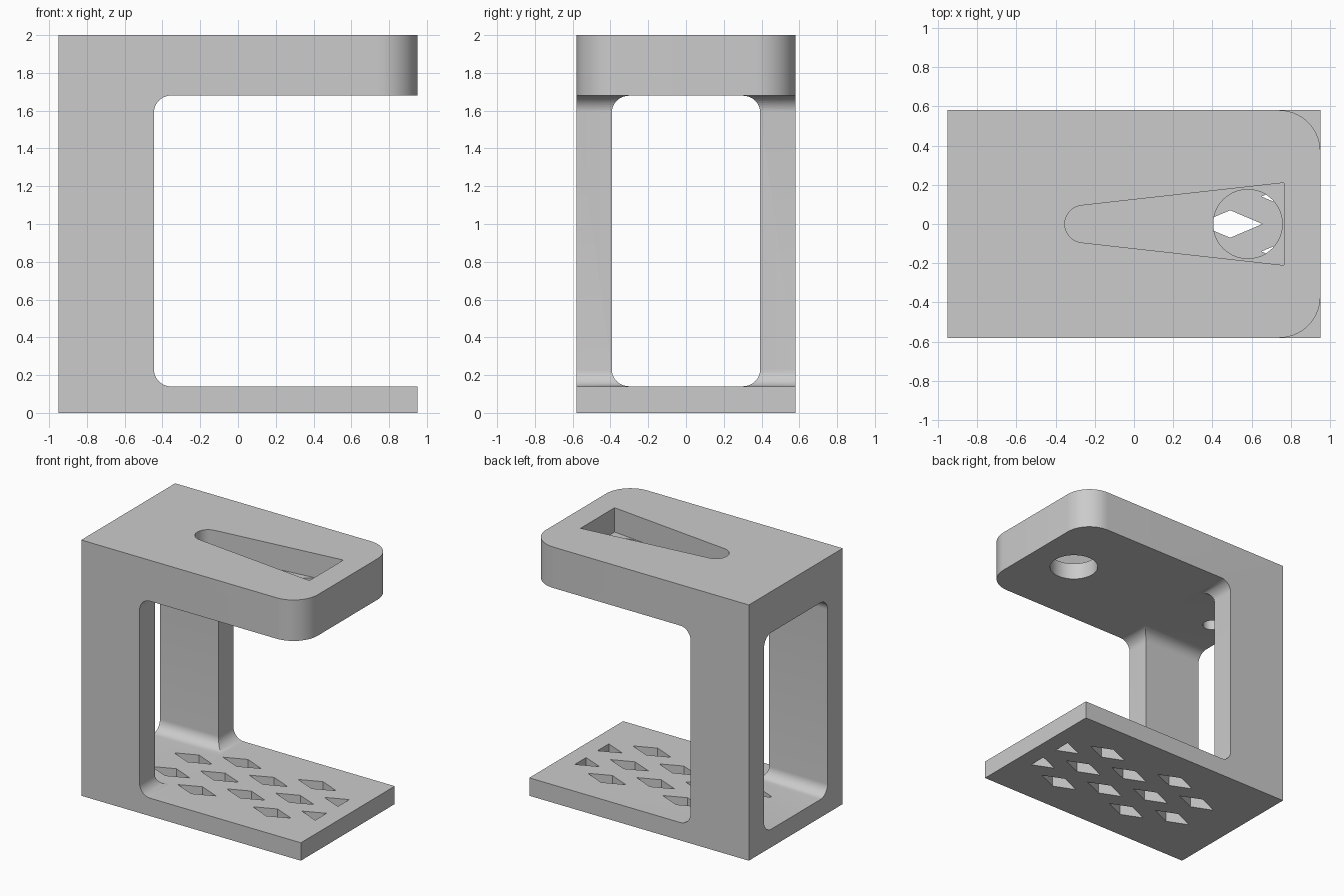
import bpy, bmesh, math
from mathutils import Vector

cube = bpy.data.objects.get("Cube")
if cube:
    bpy.data.objects.remove(cube, do_unlink=True)

grey = bpy.data.materials.new("plain grey")
grey.use_nodes = True
colour = (0.6, 0.6, 0.6, 1)
grey.diffuse_color = colour
grey.node_tree.nodes["Principled BSDF"].inputs["Base Color"].default_value = colour

# Main dimensions
END, SIDE, TOP = 0.95, 0.58, 2.0
BASE_TOP, ARM_BOTTOM, COLUMN = 0.14, 1.68, -0.445
FILLET, CORNER = 0.09, 0.21


def prism(name, points, start, sweep):
    """Extrude a flat outline; start maps 2D points to 3D."""
    bm = bmesh.new()
    face = bm.faces.new([bm.verts.new(start(a, b)) for a, b in points])
    moved = bmesh.ops.extrude_face_region(bm, geom=[face])["geom"]
    bmesh.ops.translate(bm, vec=Vector(sweep),
                        verts=[v for v in moved if isinstance(v, bmesh.types.BMVert)])
    bmesh.ops.recalc_face_normals(bm, faces=bm.faces)
    mesh = bpy.data.meshes.new(name)
    bm.to_mesh(mesh)
    bm.free()
    obj = bpy.data.objects.new(name, mesh)
    bpy.context.collection.objects.link(obj)
    mesh.materials.append(grey)
    return obj


def round_edges(obj, rule, radius, segments):
    """Round the edges whose two ends both satisfy the rule."""
    bm = bmesh.new()
    bm.from_mesh(obj.data)
    edges = [e for e in bm.edges if rule(e.verts[0].co, e.verts[1].co)]
    bmesh.ops.bevel(bm, geom=edges, offset=radius, segments=segments,
                    profile=0.5, affect='EDGES')
    bm.to_mesh(obj.data)
    bm.free()


def arc(x, y, r, first, last, steps):
    angles = [math.radians(first + (last - first) * i / steps) for i in range(steps + 1)]
    return [(x + r * math.cos(a), y + r * math.sin(a)) for a in angles]


def cut(body, cutter):
    mod = body.modifiers.new("cut", 'BOOLEAN')
    mod.operation = 'DIFFERENCE'
    mod.solver = 'EXACT'
    mod.object = cutter
    cutter.hide_render = True
    bpy.context.view_layer.objects.active = body
    bpy.ops.object.modifier_apply(modifier=mod.name)
    bpy.data.objects.remove(cutter, do_unlink=True)


def upright(name, points, low, high):
    return prism(name, points, lambda a, b: (a, b, low), (0, 0, high - low))


# C-shaped stand: base, column and overhanging arm
outline = [(-END, 0), (END, 0), (END, BASE_TOP), (COLUMN, BASE_TOP),
           (COLUMN, ARM_BOTTOM), (END, ARM_BOTTOM), (END, TOP), (-END, TOP)]
stand = prism("stand", outline, lambda a, b: (a, -SIDE, b), (0, 2 * SIDE, 0))
round_edges(stand, lambda p, q: abs(p.x - COLUMN) < 0.001 and abs(q.x - COLUMN) < 0.001
            and abs(p.z - q.z) < 0.001, FILLET, 10)
round_edges(stand, lambda p, q: min(p.x, q.x) > END - 0.001 and min(p.z, q.z) > 1
            and abs(p.y - q.y) < 0.001, CORNER, 14)

# Rounded window through the column, leaving two side posts
low, high, half = BASE_TOP + 0.001, ARM_BOTTOM - 0.001, 0.393
window = prism("window_cutter", [(-half, low), (half, low), (half, high), (-half, high)],
               lambda a, b: (-1.2, a, b), (1.1, 0, 0))
round_edges(window, lambda p, q: abs(p.x - q.x) > 0.5, FILLET, 10)
cut(stand, window)

# Tapered pocket in the arm with a round hole in its floor
pocket = arc(-0.258, 0, 0.095, 96, 264, 16) + [(0.765, -0.21), (0.765, 0.21)]
cut(stand, upright("pocket_cutter", pocket, 1.81, 2.1))
cut(stand, upright("hole_cutter", arc(0.58, 0, 0.176, 0, 352.5, 47), 1.5, 1.9))

# Small blind hole under the arm, above the window
cut(stand, upright("small_hole_cutter", arc(-0.75, 0, 0.067, 0, 345, 23), 1.5, 1.84))

# Staggered diamond holes through the base; the end column is cut in half
LONG, WIDE, STEP_X, STEP_Y = 0.165, 0.07, 0.325, 0.14
for column in range(5):
    x = -0.485 + column * STEP_X
    for row in ((-2, 0, 2) if column % 2 else (-1, 1)):
        y = row * STEP_Y
        diamond = [(x - LONG, y), (x, y - WIDE), (x + LONG, y), (x, y + WIDE)]
        if column == 4:
            diamond.pop(2)
        cut(stand, upright("diamond_cutter", diamond, -0.1, 0.3))

# Smooth the rounded surfaces only
bpy.ops.object.select_all(action='DESELECT')
stand.select_set(True)
bpy.context.view_layer.objects.active = stand
bpy.ops.object.shade_smooth_by_angle(angle=math.radians(30))
